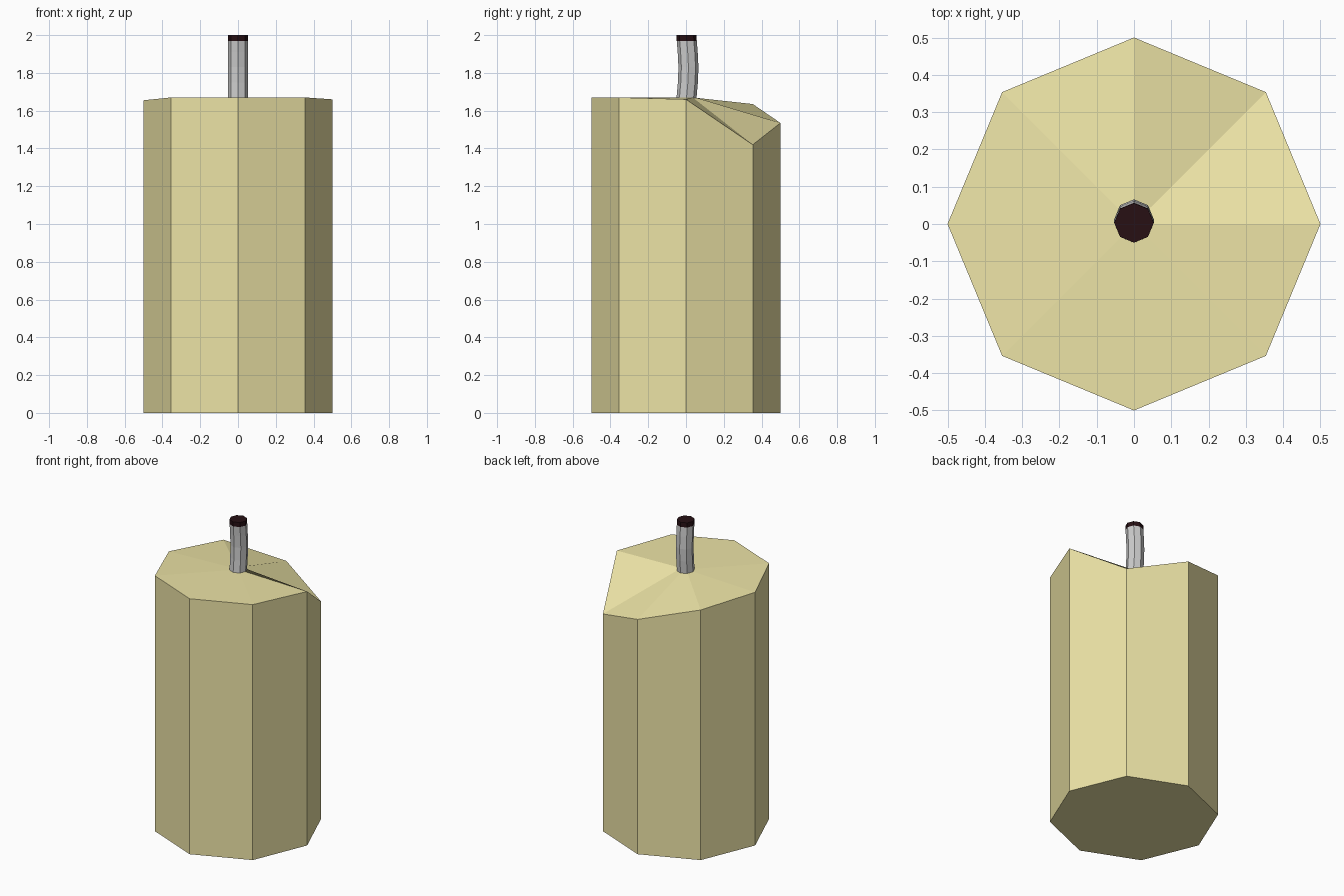
import bpy
import bmesh
from math import cos, sin, pi

if "Cube" in bpy.data.objects:
    bpy.data.objects.remove(bpy.data.objects["Cube"])

SIDES = 8


def material(name, color):
    m = bpy.data.materials.new(name)
    m.diffuse_color = (*color, 1)
    m.use_nodes = True
    m.node_tree.nodes["Principled BSDF"].inputs["Base Color"].default_value = m.diffuse_color
    return m


def loft(name, rings, mat=None):
    """Skin octagonal rings (radius, y offset, z or per-corner z list), capped at both ends."""
    bm = bmesh.new()
    loops = []
    for r, oy, z in rings:
        zs = z if isinstance(z, list) else [z] * SIDES
        loops.append([bm.verts.new((r * cos(i * 2 * pi / SIDES),
                                    oy + r * sin(i * 2 * pi / SIDES), zs[i]))
                      for i in range(SIDES)])
    for a, b in zip(loops, loops[1:]):
        for i in range(SIDES):
            j = (i + 1) % SIDES
            bm.faces.new((a[i], a[j], b[j], b[i]))
    bm.faces.new(loops[0][::-1])
    bm.faces.new(loops[-1])
    mesh = bpy.data.meshes.new(name)
    bm.to_mesh(mesh)
    bm.free()
    obj = bpy.data.objects.new(name, mesh)
    bpy.context.collection.objects.link(obj)
    if mat:
        mesh.materials.append(mat)
    return obj


wax = material("wax", (0.84, 0.77, 0.38))
char = material("charred", (0.02, 0.005, 0.007))

# Wax body: the rim has melted down at the back right
rim = [1.66, 1.42, 1.535, 1.635, 1.655, 1.67, 1.67, 1.67]
loft("candle_body", [(0.5, 0, 0), (0.5, 0, rim), (0.05, 0, 1.67)], wax)

# Wick: slightly bowed towards the back
loft("wick", [(0.053, 0.002, 1.66), (0.053, 0.01, 1.75),
              (0.053, 0.013, 1.83), (0.053, 0.009, 1.91), (0.053, 0.004, 1.97)])

# Burnt wick tip
loft("wick_tip", [(0.053, 0.004, 1.97), (0.053, 0.003, 2.0)], char)
